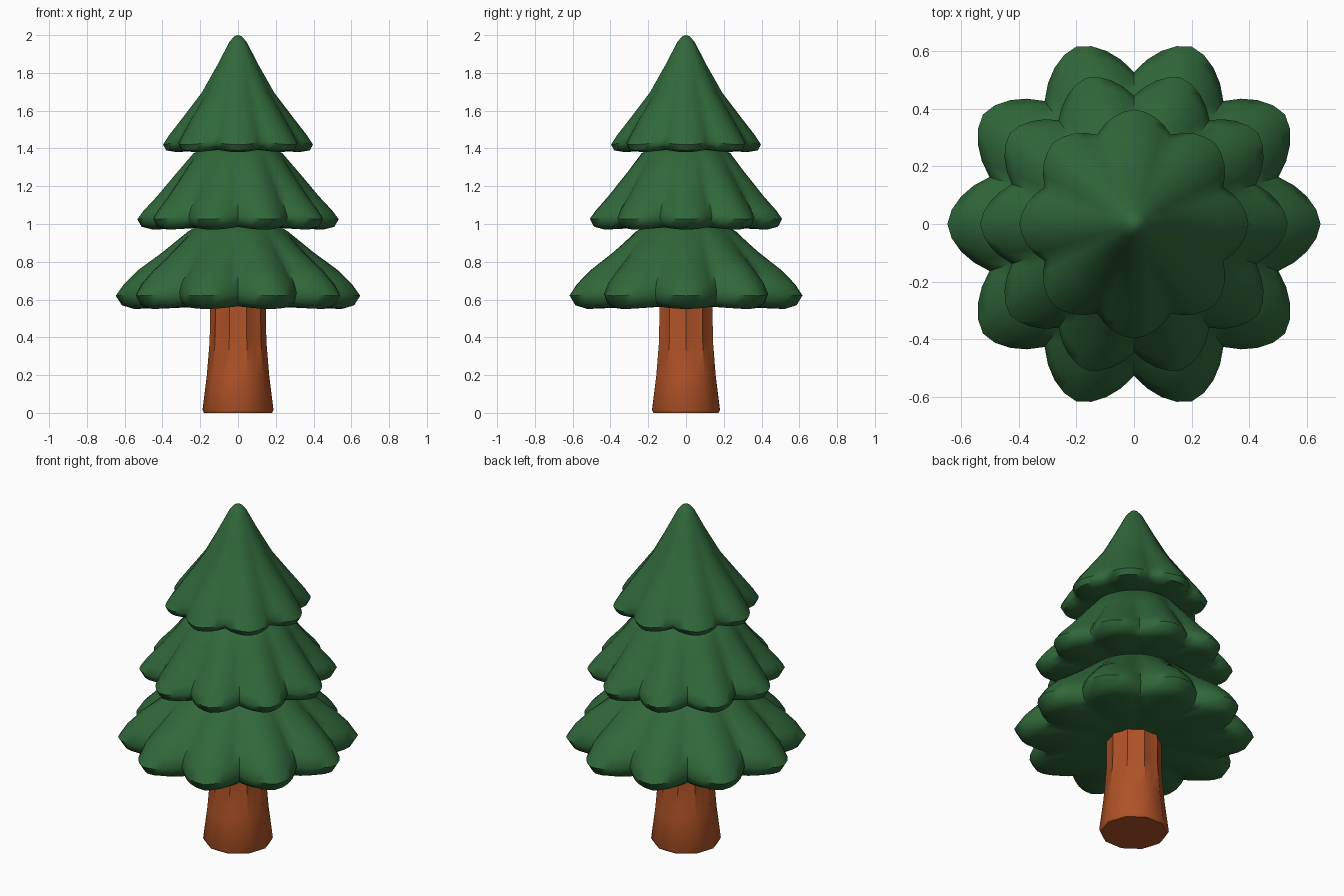
import bpy, bmesh, math


def material(name, rgb):
    m = bpy.data.materials.new(name)
    m.diffuse_color = (*rgb, 1)
    return m


GREEN = material("pine green", (0.03, 0.138, 0.042))
BROWN = material("bark brown", (0.43, 0.085, 0.02))


def lobed_solid(name, rows, lobes, steps, mat, angle, power=1.6):
    """Stack rings of (lobe radius, valley radius, lobe z, valley z) into a closed solid."""
    bm = bmesh.new()
    n = lobes * steps
    rings = []
    for rt, rv, zt, zv in rows:
        if rt == 0:
            rings.append([bm.verts.new((0, 0, zt))])
            continue
        ring = []
        for i in range(n):
            a = 2 * math.pi * i / n
            p = (i / steps + 0.5) % 1 * 2 - 1      # -1..1 across one lobe
            w = 1 - abs(p) ** power
            r, z = rv + (rt - rv) * w, zv + (zt - zv) * w
            ring.append(bm.verts.new((r * math.cos(a), r * math.sin(a), z)))
        rings.append(ring)
    for lo, hi in zip(rings, rings[1:]):
        for i in range(n):
            j = (i + 1) % n
            if len(lo) == 1:
                bm.faces.new((lo[0], hi[j], hi[i]))
            elif len(hi) == 1:
                bm.faces.new((lo[i], lo[j], hi[0]))
            else:
                bm.faces.new((lo[i], lo[j], hi[j], hi[i]))
    bmesh.ops.recalc_face_normals(bm, faces=bm.faces)
    me = bpy.data.meshes.new(name)
    bm.to_mesh(me)
    bm.free()
    me.materials.append(mat)
    ob = bpy.data.objects.new(name, me)
    bpy.context.collection.objects.link(ob)
    bpy.ops.object.select_all(action='DESELECT')
    ob.select_set(True)
    bpy.context.view_layer.objects.active = ob
    bpy.ops.object.shade_smooth_by_angle(angle=math.radians(angle))


# trunk, flared at the foot with shallow flutes
lobed_solid("trunk", [
    (0, 0, 0, 0), (0.18, 0.172, 0, 0), (0.188, 0.18, 0.015, 0.015),
    (0.165, 0.155, 0.2, 0.2), (0.15, 0.138, 0.38, 0.38),
    (0.147, 0.132, 0.6, 0.6), (0, 0, 0.6, 0.6)], 10, 2, BROWN, 40)

# bottom branches
lobed_solid("bottom_branches", [
    (0, 0, 0.565, 0), (0.3, 0.3, 0.56, 0.565), (0.55, 0.48, 0.55, 0.565),
    (0.615, 0.51, 0.57, 0.59), (0.647, 0.527, 0.62, 0.635),
    (0.605, 0.505, 0.68, 0.69), (0.53, 0.455, 0.755, 0.745),
    (0.40, 0.37, 0.85, 0.845), (0.265, 0.265, 0.96, 0.96),
    (0.2, 0.2, 1.0, 1.0), (0, 0, 1.03, 0)], 10, 8, GREEN, 50)

# middle branches
lobed_solid("middle_branches", [
    (0, 0, 0.985, 0), (0.25, 0.25, 0.98, 0.985), (0.45, 0.40, 0.97, 0.985),
    (0.51, 0.43, 0.985, 1.0), (0.533, 0.445, 1.025, 1.04),
    (0.50, 0.425, 1.07, 1.08), (0.43, 0.385, 1.145, 1.14),
    (0.325, 0.305, 1.27, 1.265), (0.235, 0.235, 1.375, 1.375),
    (0.17, 0.17, 1.41, 1.41), (0, 0, 1.43, 0)], 10, 8, GREEN, 50)

# top branches ending in the rounded tip
lobed_solid("top_branches", [
    (0, 0, 1.395, 0), (0.2, 0.2, 1.39, 1.395), (0.32, 0.29, 1.38, 1.395),
    (0.38, 0.32, 1.39, 1.405), (0.397, 0.335, 1.42, 1.435),
    (0.365, 0.315, 1.47, 1.475), (0.295, 0.27, 1.56, 1.555),
    (0.192, 0.185, 1.695, 1.69), (0.11, 0.108, 1.84, 1.84),
    (0.045, 0.045, 1.965, 1.965), (0.02, 0.02, 1.993, 1.993),
    (0, 0, 2.0, 0)], 8, 8, GREEN, 50)
